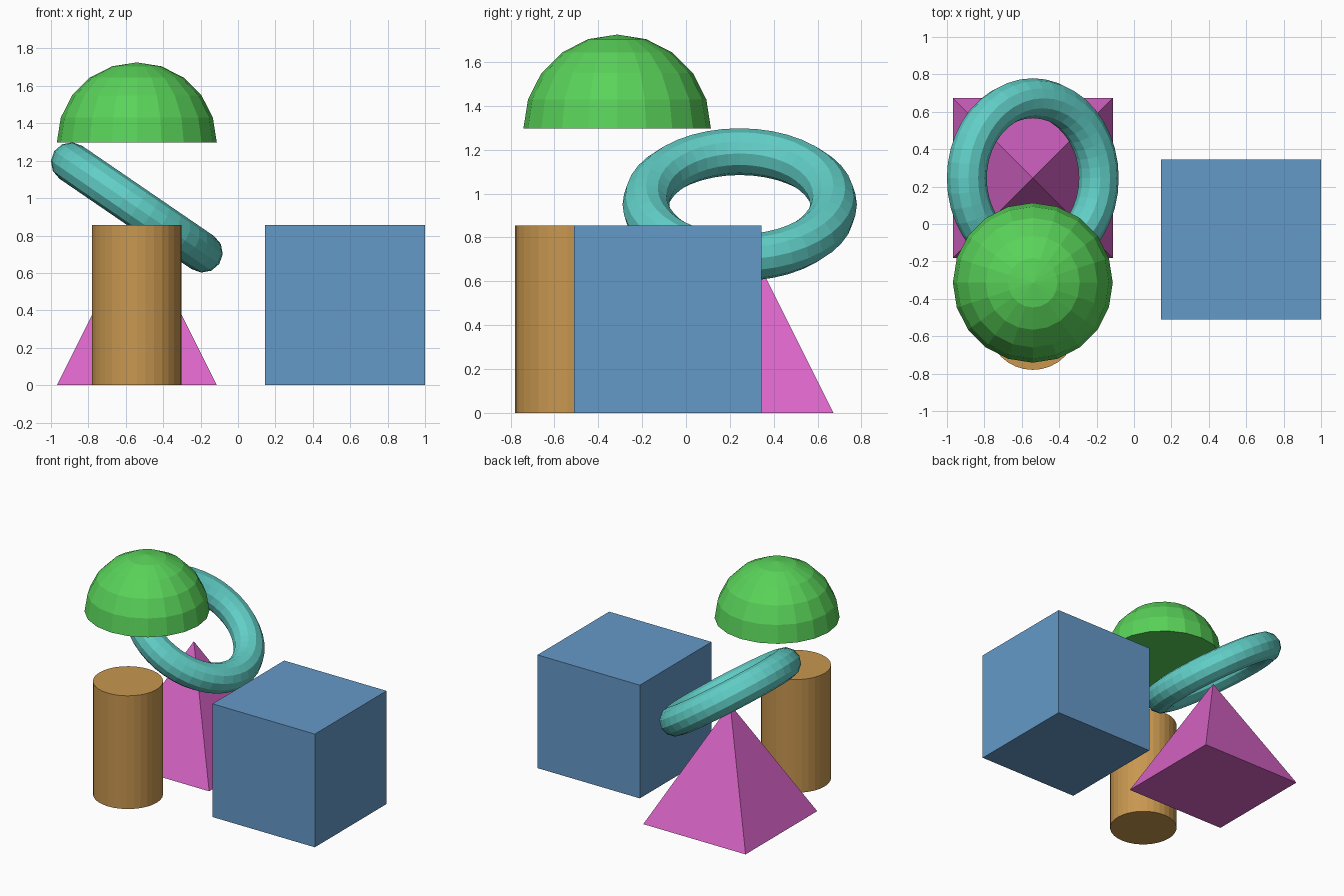
import bpy, bmesh, math

if "Cube" in bpy.data.objects:
    bpy.data.objects.remove(bpy.data.objects["Cube"])

U = 0.855      # common edge length / height
R = U / 2
LEFT_X = -0.541


def paint(name, color):
    ob = bpy.context.object
    ob.name = name
    mat = bpy.data.materials.new(name + "_color")
    mat.diffuse_color = (*color, 1)
    mat.use_nodes = True
    mat.node_tree.nodes["Principled BSDF"].inputs["Base Color"].default_value = mat.diffuse_color
    ob.data.materials.append(mat)
    return ob


# Blue cube
bpy.ops.mesh.primitive_cube_add(size=U, location=(0.572, -0.083, R))
paint("cube", (0.13, 0.32, 0.58))

# Orange cylinder
bpy.ops.mesh.primitive_cylinder_add(vertices=32, radius=0.24, depth=U,
                                    location=(LEFT_X, -0.54, R))
paint("cylinder", (0.58, 0.31, 0.08))

# Pink square pyramid, sides aligned with the axes
bpy.ops.mesh.primitive_cone_add(vertices=4, radius1=R * math.sqrt(2), radius2=0,
                                depth=U, location=(LEFT_X, 0.245, R),
                                rotation=(0, 0, math.pi / 4))
paint("pyramid", (0.7, 0.13, 0.58))

# Green dome: upper half of a sphere with a flat closed base
bpy.ops.mesh.primitive_uv_sphere_add(segments=20, ring_count=10, radius=R,
                                     location=(LEFT_X, -0.314, 1.298))
dome = paint("dome", (0.1, 0.65, 0.1))
bm = bmesh.new()
bm.from_mesh(dome.data)
bmesh.ops.delete(bm, geom=[v for v in bm.verts if v.co.z < -0.001], context='VERTS')
bmesh.ops.holes_fill(bm, edges=[e for e in bm.edges if e.is_boundary], sides=0)
bmesh.ops.recalc_face_normals(bm, faces=bm.faces)
bm.to_mesh(dome.data)
bm.free()

# Teal ring, tilted down towards +x
bpy.ops.mesh.primitive_torus_add(major_segments=40, minor_segments=12,
                                 major_radius=R, minor_radius=R / 4,
                                 location=(LEFT_X, 0.245, 0.95),
                                 rotation=(0, 0.6, 0))
paint("ring", (0.12, 0.62, 0.57))
